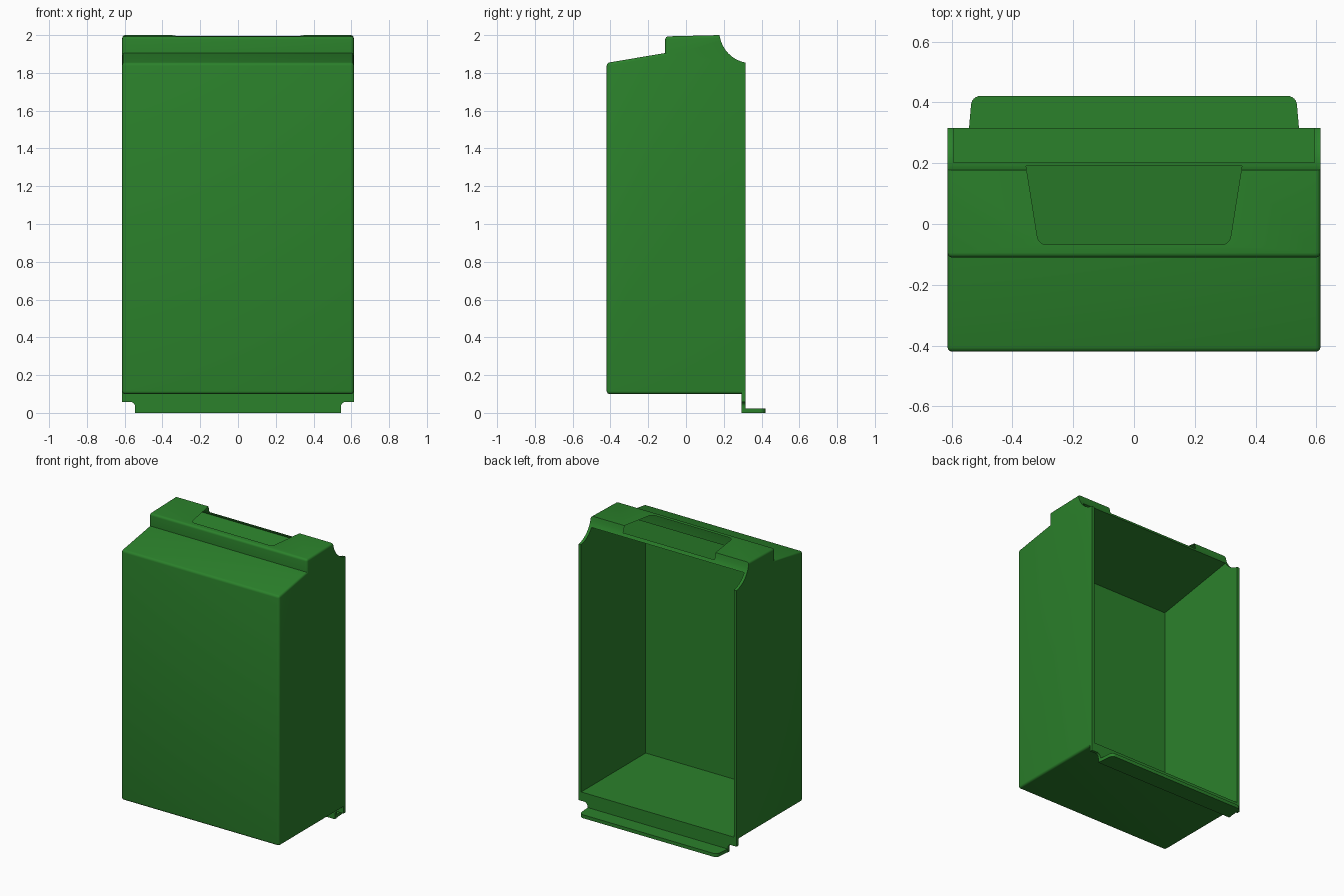
import bpy, bmesh, math
from mathutils import Vector

if "Cube" in bpy.data.objects:
    bpy.data.objects.remove(bpy.data.objects["Cube"])

W = 0.613      # half width
WALL = 0.02    # sheet thickness

green = bpy.data.materials.new("green_plastic")
green.diffuse_color = (0.024, 0.22, 0.024, 1)
green.use_nodes = True
green.node_tree.nodes["Principled BSDF"].inputs["Base Color"].default_value = green.diffuse_color


def arc(cx, cy, r, a0, a1, n):
    """Points on a circular arc, angles in degrees."""
    return [(cx + r * math.cos(math.radians(a0 + (a1 - a0) * i / n)),
             cy + r * math.sin(math.radians(a0 + (a1 - a0) * i / n))) for i in range(n + 1)]


def prism(name, pts, place, push, bevel_pick=None, bevel=0.02):
    """Extrude a 2D outline; place maps (a, b) to 3D, push is the extrusion vector."""
    bm = bmesh.new()
    face = bm.faces.new([bm.verts.new(place(a, b)) for a, b in pts])
    ext = bmesh.ops.extrude_face_region(bm, geom=[face])
    new = [v for v in ext["geom"] if isinstance(v, bmesh.types.BMVert)]
    bmesh.ops.translate(bm, verts=new, vec=push)
    bmesh.ops.recalc_face_normals(bm, faces=bm.faces[:])
    if bevel_pick:
        edges = [e for e in bm.edges if bevel_pick(e)]
        bmesh.ops.bevel(bm, geom=edges, offset=bevel, segments=4, profile=0.5,
                        affect='EDGES', clamp_overlap=True)
    me = bpy.data.meshes.new(name)
    bm.to_mesh(me)
    bm.free()
    ob = bpy.data.objects.new(name, me)
    bpy.context.collection.objects.link(ob)
    ob.data.materials.append(green)
    return ob


def activate(ob):
    bpy.ops.object.select_all(action='DESELECT')
    ob.select_set(True)
    bpy.context.view_layer.objects.active = ob


def cut(ob, cutter):
    mod = ob.modifiers.new("cut", 'BOOLEAN')
    mod.operation = 'DIFFERENCE'
    mod.solver = 'EXACT'
    mod.object = cutter
    activate(ob)
    bpy.ops.object.modifier_apply(modifier=mod.name)
    bpy.data.objects.remove(cutter)


def mirrored(half):
    """Close a right-hand outline with its mirror image."""
    return half + [(-a, b) for a, b in reversed(half)]


def rounded_edge(e):
    """Outer edges that are rounded: everything but the back rim, the scoop and the inner step."""
    a, b = (v.co for v in e.verts)
    if a.y > 0.17 and b.y > 0.17:
        return False
    return not (abs(a.z - 1.905) < 0.001 and abs(b.z - 1.905) < 0.001)


# Shell: side profile with sloped front shoulder, raised block and rear scoop
scoop = arc(0.345, 2.02, 0.168, 187, 259, 14)
profile = [(-0.42, 0.10), (-0.42, 1.853), (-0.11, 1.905), (-0.11, 1.993), (0.177, 2.0)]
profile += scoop[1:] + [(0.315, 1.855), (0.315, 0.10)]
shell = prism("bin_shell", profile, lambda y, z: (-W, y, z), Vector((2 * W, 0, 0)), rounded_edge)

# Hollow interior, open at the back, with a sloped ceiling
inner = [(-0.40, 0.12), (-0.40, 1.832), (0.50, 1.983), (0.50, 0.12)]
cut(shell, prism("cavity_cutter", inner, lambda y, z: (-W + WALL, y, z),
                 Vector((2 * (W - WALL), 0, 0))))

# Tapered recess in the top block, open to the scoop
recess = mirrored([(0.358, 0.21)] + arc(0.288, -0.038, 0.03, -10, -90, 6))
cut(shell, prism("recess_cutter", recess, lambda x, y: (x, y, 1.955), Vector((0, 0, 0.2))))

# Back flange: plate hanging below the floor, with rounded corner notches
plate = mirrored([(W, 0.115), (W, 0.058)] + arc(0.570, 0.033, 0.025, 90, 180, 6) + [(0.545, 0.0)])
flange = prism("back_flange", plate, lambda x, z: (x, 0.295, z), Vector((0, WALL, 0)))

# Foot lip: tongue pointing backwards from the flange
tongue = mirrored([(0.543, 0.31)] + arc(0.505, 0.39, 0.031, 0, 90, 6))
lip = prism("foot_lip", tongue, lambda x, y: (x, y, 0.0), Vector((0, 0, 0.024)))

for ob in (shell, flange, lip):
    activate(ob)
    bpy.ops.object.shade_smooth_by_angle(angle=math.radians(30))
